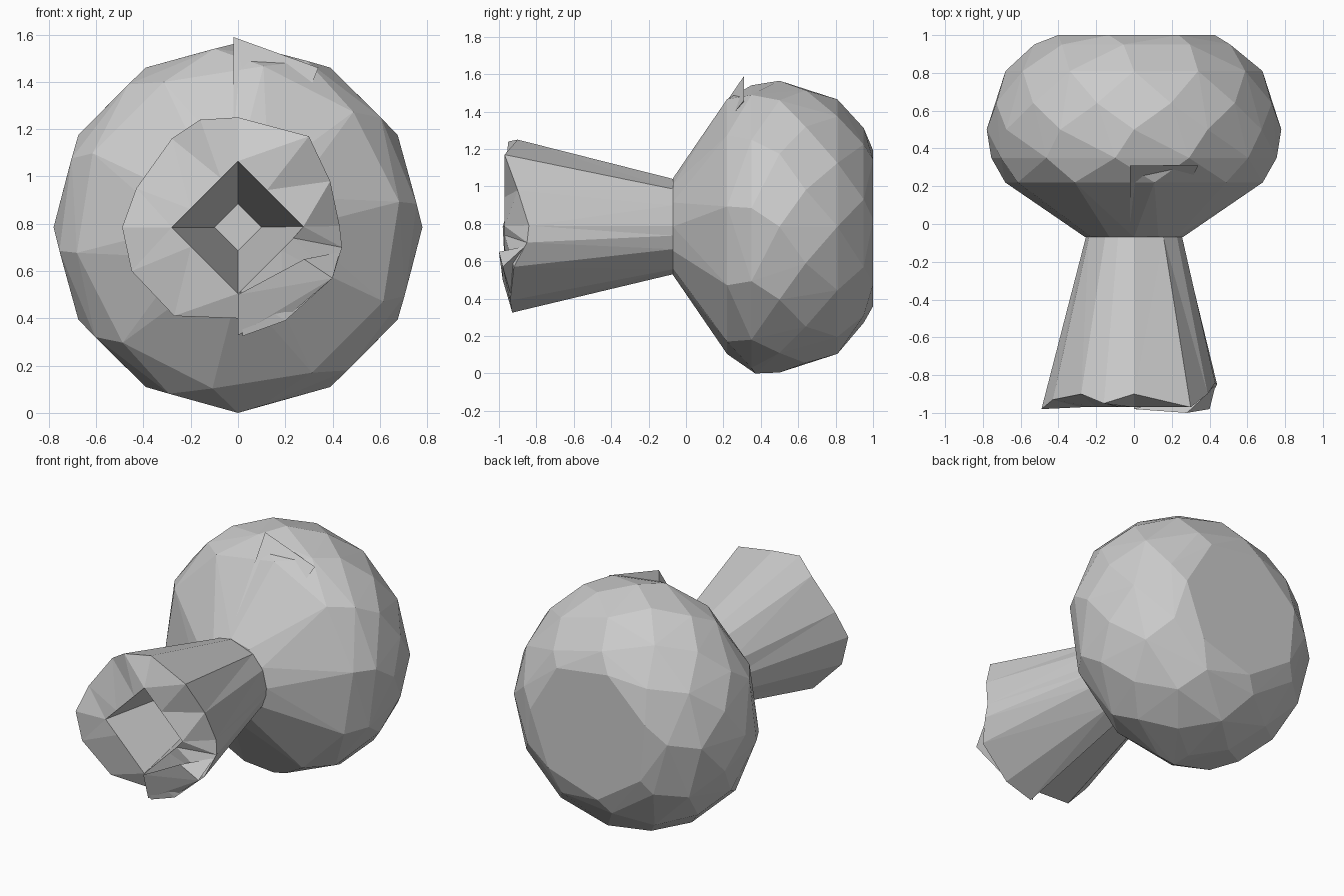
import bpy, bmesh, math

if "Cube" in bpy.data.objects:
    bpy.data.objects.remove(bpy.data.objects["Cube"])

CZ = 0.785  # height of the long axis


def ring(y, r, n, phase=0.0):
    """Points of a polygon around the y axis."""
    return [(r * math.cos(math.tau * (i + phase) / n), y,
             CZ + r * math.sin(math.tau * (i + phase) / n)) for i in range(n)]


def finish(bm, name):
    bmesh.ops.recalc_face_normals(bm, faces=bm.faces)
    mesh = bpy.data.meshes.new(name)
    bm.to_mesh(mesh)
    bm.free()
    ob = bpy.data.objects.new(name, mesh)
    bpy.context.collection.objects.link(ob)
    return ob


def hull(name, points):
    bm = bmesh.new()
    for p in points:
        bm.verts.new(p)
    res = bmesh.ops.convex_hull(bm, input=bm.verts)
    junk = {g for g in res["geom_interior"] + res["geom_unused"]
            if isinstance(g, bmesh.types.BMVert)}
    bmesh.ops.delete(bm, geom=list(junk), context='VERTS')
    return finish(bm, name)


# Faceted round head: staggered rings wrapped in flat triangles
head = []
for y, r, n, phase in [(-0.07, 0.258, 12, 0), (0.22, 0.69, 10, 0.25),
                       (0.35, 0.762, 12, 0.25), (0.50, 0.78, 12, 0),
                       (0.64, 0.755, 12, 0.5), (0.81, 0.68, 12, 0),
                       (0.95, 0.53, 9, 0.4), (1.0, 0.43, 7, 0.1)]:
    head += ring(y, r, n, phase)
head.append((0.0, 0.37, 0.0))
hull("head", head)

# Raised shoulder facet with its peak beside the upper seam
hull("shoulder_facet", [(-0.02, -0.07, 1.035), (-0.02, 0.31, 1.59),
                        (0.34, 0.31, 1.46), (0.15, -0.07, 0.98),
                        (-0.02, 0.31, 1.42)])

# Flared stem with an uneven rim and a diamond-shaped tapering bore
rim = [(0.43, -0.84, 0.79), (0.39, -0.90, 0.98), (0.30, -0.97, 1.17),
       (0.0, -0.90, 1.25), (-0.16, -0.95, 1.24), (-0.28, -0.90, 1.16),
       (-0.43, -0.93, 0.95), (-0.49, -0.98, 0.785), (-0.45, -0.97, 0.60),
       (-0.27, -0.93, 0.41), (0.0, -0.93, 0.40), (0.02, -0.93, 0.325),
       (0.20, -0.94, 0.39), (0.40, -0.92, 0.57), (0.44, -0.85, 0.70)]
angles = [math.atan2(z - CZ, x) for x, y, z in rim]


def around(y, r, diamond=False):
    pts = []
    for a in angles:
        c, s = math.cos(a), math.sin(a)
        k = r / (abs(c) + abs(s)) if diamond else r
        pts.append((k * c, y, CZ + k * s))
    return pts


bm = bmesh.new()
loops = [[bm.verts.new(p) for p in pts] for pts in
         (around(-0.07, 0.255), rim, around(-0.97, 0.28, True),
          around(-0.15, 0.10, True))]
n = len(rim)
for a, b in zip(loops, loops[1:]):
    for i in range(n):
        j = (i + 1) % n
        bm.faces.new((a[i], a[j], b[j], b[i]))
bm.faces.new(loops[-1])
bmesh.ops.triangulate(bm, faces=bm.faces)
finish(bm, "stem")

# Raised lip piece at the lower right of the opening
hull("rim_lip", [(0.0, -0.98, 0.50), (0.28, -1.0, 0.65), (0.40, -0.98, 0.57),
                 (0.0, -0.93, 0.33), (0.20, -0.93, 0.40), (0.43, -0.86, 0.68)])
